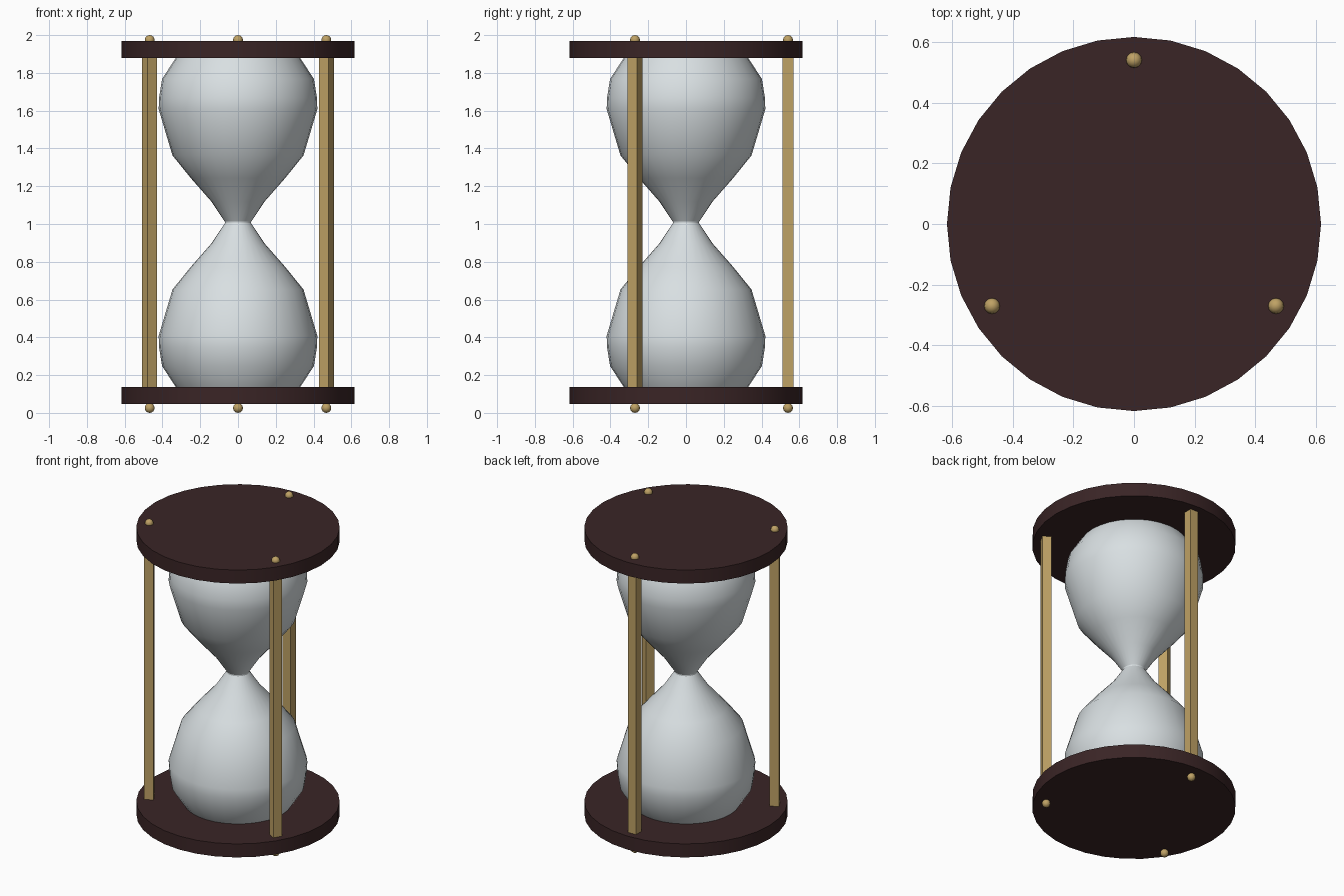
import bpy, bmesh, math
from mathutils import Matrix

if "Cube" in bpy.data.objects:
    bpy.data.objects.remove(bpy.data.objects["Cube"])


def material(name, rgb):
    m = bpy.data.materials.new(name)
    m.diffuse_color = (*rgb, 1)
    m.use_nodes = True
    m.node_tree.nodes["Principled BSDF"].inputs["Base Color"].default_value = m.diffuse_color
    return m


WOOD = material("dark wood", (0.042, 0.018, 0.019))
BRASS = material("brass", (0.52, 0.36, 0.13))
GLASS = material("pale glass", (0.69, 0.74, 0.76))


def finish(bm, name, mat, smooth=True):
    bmesh.ops.recalc_face_normals(bm, faces=bm.faces)
    mesh = bpy.data.meshes.new(name)
    bm.to_mesh(mesh)
    bm.free()
    mesh.materials.append(mat)
    obj = bpy.data.objects.new(name, mesh)
    bpy.context.collection.objects.link(obj)
    if smooth:
        bpy.ops.object.select_all(action='DESELECT')
        obj.select_set(True)
        bpy.context.view_layer.objects.active = obj
        bpy.ops.object.shade_smooth_by_angle(angle=math.radians(30))
    return obj


def lathe(name, profile, mat, sides=32):
    """Spin an (r, z) profile about z, with flat caps on both ends."""
    bm = bmesh.new()
    rings = [[bm.verts.new((r * math.cos(math.tau * i / sides),
                            r * math.sin(math.tau * i / sides), z))
              for i in range(sides)] for r, z in profile]
    for a, b in zip(rings, rings[1:]):
        for i in range(sides):
            j = (i + 1) % sides
            bm.faces.new((a[i], a[j], b[j], b[i]))
    bm.faces.new(rings[0])
    bm.faces.new(rings[-1])
    return finish(bm, name, mat)


MID = 1.008                       # height of the neck
LOW, HIGH = 0.138, 1.878          # inner faces of the two plates

# Round end plates
lathe("bottom_plate", [(0.616, 0.048), (0.616, LOW)], WOOD)
lathe("top_plate", [(0.616, HIGH), (0.616, 1.968)], WOOD)

# Glass: half profile as (radius, distance from neck), mirrored about the neck
half = [(0.07, 0.004), (0.14, 0.11), (0.25, 0.235), (0.347, 0.355),
        (0.42, 0.60), (0.418, 0.66), (0.402, 0.76), (0.33, 0.87)]
lathe("glass_bulbs", [(r, MID - d) for r, d in reversed(half)] +
      [(r, MID + d) for r, d in half], GLASS)

# Three square posts turned to face the axis, each with a bead at both ends
for k in range(3):
    angle = math.radians(90 + 120 * k)
    x, y = 0.54 * math.cos(angle), 0.54 * math.sin(angle)
    bm = bmesh.new()
    bmesh.ops.create_cube(bm, size=1, matrix=Matrix.Translation((x, y, MID)) @
                          Matrix.Rotation(angle, 4, 'Z') @
                          Matrix.Diagonal((0.058, 0.058, HIGH - LOW, 1)))
    finish(bm, f"post_{k + 1}", BRASS, smooth=False)
    for end, z in (("bottom", 0.026), ("top", 1.974)):
        bm = bmesh.new()
        bmesh.ops.create_uvsphere(bm, u_segments=12, v_segments=8, radius=0.026,
                                  matrix=Matrix.Translation((x, y, z)))
        finish(bm, f"{end}_bead_{k + 1}", BRASS)
